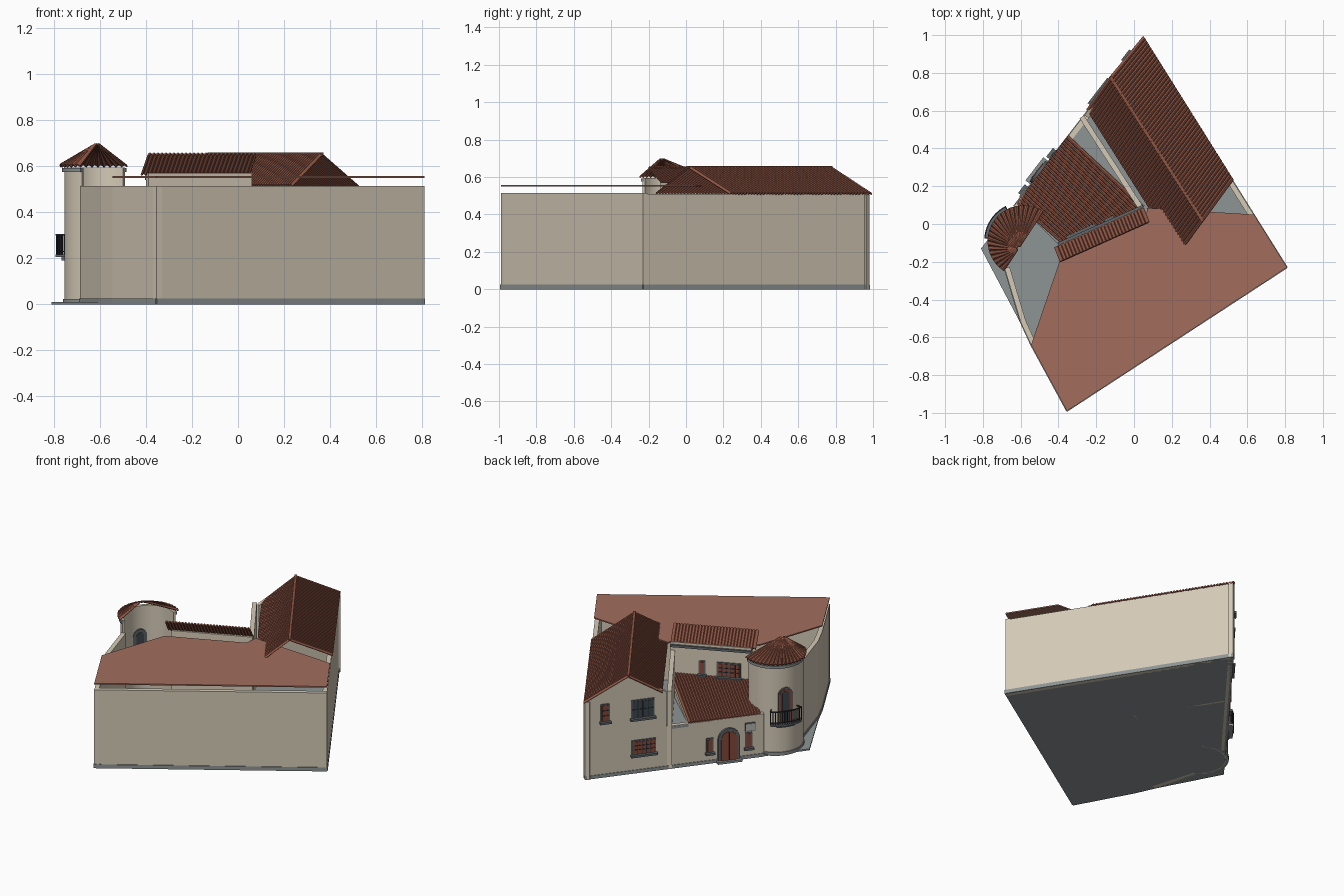
import bpy, bmesh, math
from mathutils import Vector

if "Cube" in bpy.data.objects:
    bpy.data.objects.remove(bpy.data.objects["Cube"], do_unlink=True)


def material(name, r, g, b):
    m = bpy.data.materials.new(name)
    m.use_nodes = True
    m.diffuse_color = (r, g, b, 1)
    bsdf = m.node_tree.nodes["Principled BSDF"]
    bsdf.inputs["Base Color"].default_value = (r, g, b, 1)
    bsdf.inputs["Roughness"].default_value = 0.9
    return m


PLASTER = material("cream plaster", .66, .59, .47)
GREY = material("grey paving", .27, .295, .3)
STONE = material("dark stone trim", .12, .135, .145)
TILE = material("roof tile", .27, .09, .055)
DECK = material("terracotta deck", .36, .155, .11)
WOOD = material("red brown wood", .25, .07, .045)
GLASS = material("dark glass", .05, .065, .08)
IRON = material("black iron", .025, .03, .035)
PALE = material("pale plaque", .5, .5, .46)


def make(name, verts, faces, mat, recalc=True):
    bm = bmesh.new()
    vs = [bm.verts.new(v) for v in verts]
    for f in faces:
        bm.faces.new([vs[i] for i in f])
    if recalc:
        bmesh.ops.recalc_face_normals(bm, faces=bm.faces)
    me = bpy.data.meshes.new(name)
    bm.to_mesh(me)
    bm.free()
    me.materials.append(mat)
    ob = bpy.data.objects.new(name, me)
    bpy.context.scene.collection.objects.link(ob)
    return ob


def loft(name, a, b, mat):
    """Solid between two matching outlines."""
    n = len(a)
    sides = [(i, (i + 1) % n, n + (i + 1) % n, n + i) for i in range(n)]
    caps = [tuple(range(n)), tuple(range(n, 2 * n))]
    return make(name, list(a) + list(b), sides + caps, mat)


def prism(name, pts, z0, z1, mat):
    return loft(name, [(x, y, z0) for x, y in pts], [(x, y, z1) for x, y in pts], mat)


class Face:
    """Upright plane: s runs along it, z is up, depth runs outward."""
    def __init__(self, p, q):
        self.o = Vector((*p, 0))
        d = Vector((*q, 0)) - self.o
        self.length = d.length
        self.t = d.normalized()
        self.n = Vector((self.t.y, -self.t.x, 0))

    def at(self, s, z, d):
        return self.o + self.t * s + self.n * d + Vector((0, 0, z))

    def plate(self, name, outline, d0, d1, mat):
        return loft(name, [self.at(s, z, d0) for s, z in outline],
                    [self.at(s, z, d1) for s, z in outline], mat)

    def box(self, name, s0, s1, z0, z1, d0, d1, mat):
        return self.plate(name, [(s0, z0), (s1, z0), (s1, z1), (s0, z1)], d0, d1, mat)


def wall(name, p, q, top, thick=.028, band=True):
    f = Face(p, q)
    f.box(name, 0, f.length, 0, top, -thick, 0, PLASTER)
    if band:
        f.box(name + "_skirting", 0, f.length, 0, .025, -.01, .004, GREY)
    return f


def window(f, name, s0, s1, z0, z1, pane, cols=1, rows=1):
    e = .008
    f.box(name + "_frame", s0 - e, s1 + e, z0 - e, z1 + e, 0, .006, STONE)
    f.box(name + "_pane", s0, s1, z0, z1, 0, .009, pane)
    f.box(name + "_sill", s0 - .015, s1 + .015, z0 - .018, z0 - .005, 0, .025, STONE)
    for i in range(1, cols):
        s = s0 + (s1 - s0) * i / cols
        f.box(name + "_upright_bar", s - .002, s + .002, z0, z1, 0, .012, IRON)
    for i in range(1, rows):
        z = z0 + (z1 - z0) * i / rows
        f.box(name + "_cross_bar", s0, s1, z - .002, z + .002, 0, .012, IRON)


def arch(mid, half, z0, spring):
    arc = [(mid + half * math.cos(k * math.pi / 10), spring + half * math.sin(k * math.pi / 10))
           for k in range(11)]
    return [(mid - half, z0), (mid + half, z0)] + arc


def line(a, b):
    a, b = Vector(a), Vector(b)
    return lambda t: a.lerp(b, t)


def tiles(name, low, high, count, amp=.009, top=1.0):
    """Barrel-tiled slope between a low edge and a high edge."""
    wave = (0, .75, 1, .75)
    n = count * 4
    verts, faces = [], []
    for i in range(n + 1):
        lift = Vector((0, 0, amp * wave[i % 4]))
        verts += [low(i / n) + lift, high(i / n) + lift * top]
    for i in range(n):
        faces.append((2 * i, 2 * i + 1, 2 * i + 3, 2 * i + 2))
    ob = make(name, verts, faces, TILE)
    m = ob.modifiers.new("thickness", "SOLIDIFY")
    m.thickness = .008
    m.offset = 0
    return ob


# Plot corners and paved base
NORTH, EAST, SOUTH, WEST = (.05, .98), (.81, -.23), (-.355, -.99), (-.81, -.13)
prism("paved_base", [NORTH, EAST, SOUTH, WEST], 0, .01, GREY)

# Perimeter walls
wall("long_south_wall", SOUTH, EAST, .515)
wall("east_wall", EAST, NORTH, .51)
side = [(-.685, -.235), (-.60, -.52), (-.545, -.64), SOUTH]
for i in range(3):
    wall("west_wall_%d" % (i + 1), side[i], side[i + 1], .515)

# Street facade: gabled wing and low middle part
front = Face(NORTH, WEST)
front.plate("wing_gable_wall", [(0, 0), (.51, 0), (.51, .51), (.266, .64), (0, .51)], -.028, 0, PLASTER)
front.box("middle_wall", .51, 1.12, 0, .28, -.028, 0, PLASTER)
front.box("facade_skirting", 0, 1.12, 0, .022, -.01, .004, GREY)
corner, court = (-.265, .575), (.05, .09)
wall("wing_side_wall", court, corner, .515, band=False)
back = wall("court_wall", court, (-.40, -.11), .57, band=False)
back.box("court_wall_cornice", 0, back.length, .54, .555, 0, .012, STONE)
prism("low_flat_roof", [corner, court, (-.40, -.11), (-.62, .11)], .26, .275, GREY)

# Tiled roofs
ridge = line((-.125, .78, .647), (.365, .015, .647))
tiles("wing_roof_east", line((.05, .993, .507), (.525, .235, .507)), ridge, 46)
tiles("wing_roof_west", line((-.25, .605, .51), (.235, -.16, .51)), ridge, 46)
tiles("lean_to_roof", line((-.35, .468, .282), (-.62, .108, .272)),
      line((.05, .092, .36), (-.385, -.10, .355)), 26)
Face((-.34, .45), court).plate("lean_to_side", [(0, .27), (.53, .27), (.53, .35)], -.01, 0, PLASTER)
tiles("court_shed_roof", line((-.42, -.125, .56), (.05, .085, .56)),
      line((-.39, -.20, .648), (.08, .01, .648)), 27)
# Ridge cap
r0, r1 = ridge(0), ridge(1)
Face(r0.xy, r1.xy).box("ridge_cap", 0, (r1 - r0).length, .645, .659, -.008, .008, TILE)

# Floating terracotta terrace
prism("terrace_deck", [EAST, SOUTH, (-.545, -.64), (-.395, -.20), (.06, .0), (.07, .085), (.635, .05)],
      .55, .558, DECK)

# Half-round tower, open at the rear
CX, CY = -.585, -.09
A0, A1 = math.radians(56.5), math.radians(236.5)


def ring(t, r, z=0):
    a = A0 + (A1 - A0) * t
    return Vector((CX + r * math.cos(a), CY + r * math.sin(a), z))


def half_ring(name, r0, r1, z0, z1, mat, t0=0, t1=1, n=32):
    ts = [t0 + (t1 - t0) * i / n for i in range(n + 1)]
    pts = [ring(t, r1).xy for t in ts] + [ring(t, r0).xy for t in reversed(ts)]
    ob = prism(name, [tuple(p) for p in pts], z0, z1, mat)
    bpy.context.view_layer.objects.active = ob
    ob.select_set(True)
    bpy.ops.object.shade_smooth_by_angle()
    ob.select_set(False)


half_ring("tower_wall", .155, .17, 0, .595, PLASTER)
half_ring("tower_skirting", .16, .176, 0, .022, GREY)
half_ring("tower_cornice", .16, .18, .575, .592, GREY)
apex = Vector((-.61, -.13, .695))
tiles("tower_roof", lambda t: ring(t, .188, .598), lambda t: apex + (ring(t, .01) - ring(.5, 0)), 22, top=.15)

# Tower window and balcony
mid = ring(.5, .17)
out = (mid - ring(.5, 0)).normalized()
tower = Face(mid.xy, (mid + Vector((-out.y, out.x, 0))).xy)
tower.plate("tower_window_frame", arch(0, .045, .21, .40), -.025, .004, STONE)
tower.plate("tower_window_shutters", arch(0, .036, .21, .40), -.02, .008, WOOD)
tower.plate("tower_window_glass", arch(0, .024, .21, .40), -.028, .011, GLASS)
half_ring("balcony_floor", .165, .208, .205, .217, STONE, .34, .66, 12)
half_ring("balcony_bracket", .165, .19, .19, .205, STONE, .4, .6, 8)
half_ring("balcony_rail", .202, .208, .298, .305, IRON, .34, .66, 12)
half_ring("balcony_lower_rail", .203, .207, .228, .232, IRON, .34, .66, 12)
for i in range(15):
    t = .34 + .32 * i / 14
    half_ring("balcony_bar_%d" % (i + 1), .203, .207, .215, .30, IRON, t - .003, t + .003, 1)
for t in (.34, .66):
    half_ring("balcony_side_rail", .165, .207, .298, .305, IRON, t - .005, t + .005, 1)

# Facade openings
window(front, "wing_small_window", .105, .145, .375, .475, WOOD, 1, 3)
window(front, "wing_upper_window", .295, .425, .37, .475, GLASS, 4, 2)
window(front, "wing_lower_window", .30, .435, .13, .21, WOOD, 5, 3)
window(front, "left_door_window", .765, .793, .08, .16, WOOD)
window(front, "right_door_window", 1.008, 1.036, .08, .165, WOOD)
front.plate("door_surround", arch(.897, .068, 0, .152), 0, .015, STONE)
front.plate("door", arch(.897, .05, 0, .152), 0, .019, WOOD)
front.box("door_seam", .8955, .8985, 0, .20, 0, .021, IRON)
front.box("door_step", .82, .975, 0, .014, 0, .035, GREY)
front.box("plaque_frame", 1.0, 1.065, .182, .235, 0, .007, STONE)
front.box("plaque", 1.005, 1.06, .187, .23, 0, .01, PALE)

# Court wall openings
window(back, "court_small_window", .18, .205, .38, .455, WOOD)
window(back, "court_window", .29, .42, .375, .455, WOOD, 5, 3)
